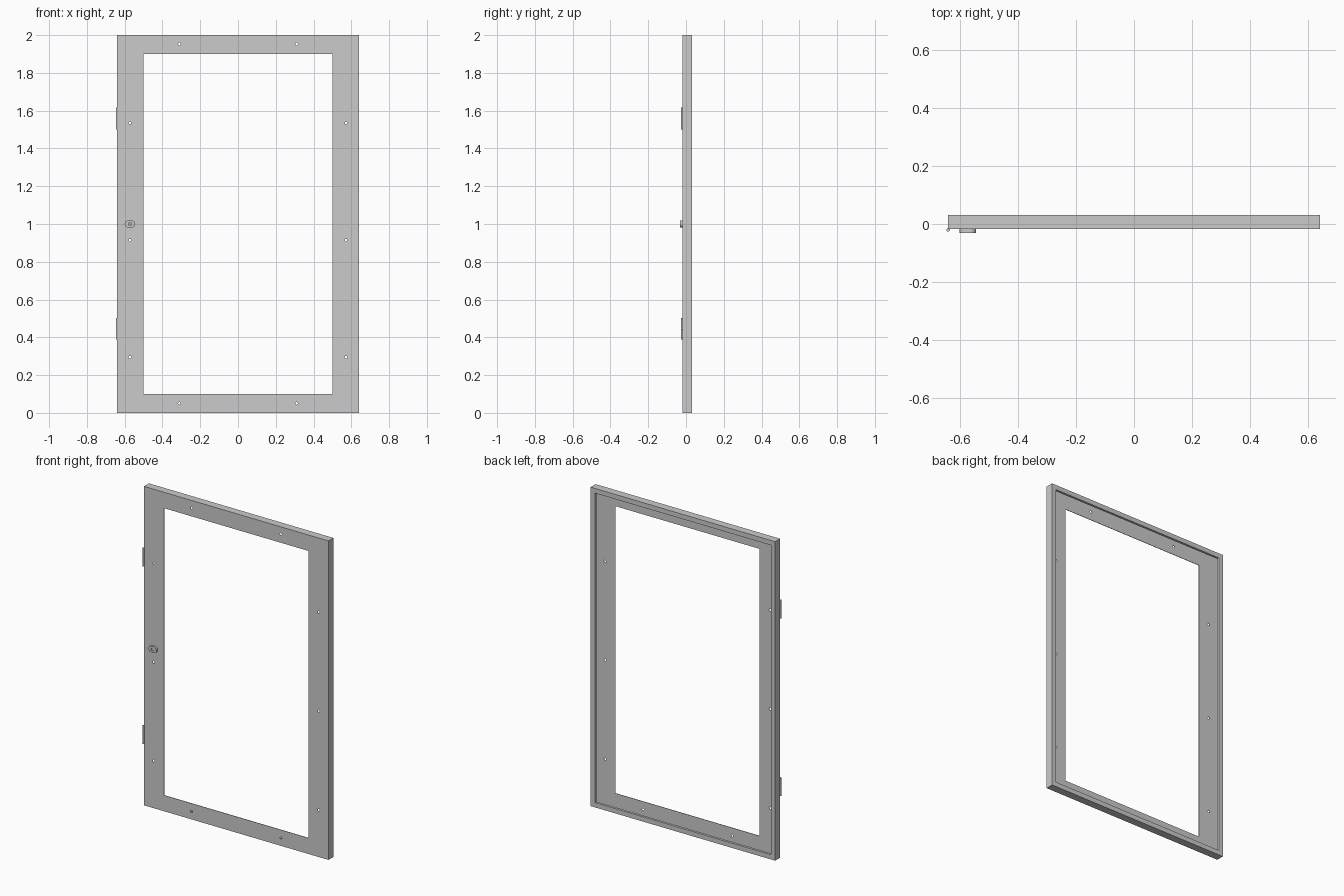
import bpy, bmesh, math
from mathutils import Matrix

if "Cube" in bpy.data.objects:
    bpy.data.objects.remove(bpy.data.objects["Cube"])

W, H = 0.64, 2.0            # half width, height
FRONT, BACK, T = -0.018, 0.031, 0.003


def circle(cx, cz, r, n=20):
    return [(cx + r * math.cos(2 * math.pi * i / n), cz + r * math.sin(2 * math.pi * i / n))
            for i in range(n)]


def rect(x0, x1, z0, z1):
    return [(x0, z0), (x1, z0), (x1, z1), (x0, z1)]


def stadium(cx, cz, half, r, n=12):
    pts = []
    for side, start in ((1, -math.pi / 2), (-1, math.pi / 2)):
        for i in range(n + 1):
            a = start + math.pi * i / n
            pts.append((cx + side * half + r * math.cos(a), cz + r * math.sin(a)))
    return pts


def plate(name, loops, y0, y1):
    """Flat panel in the xz plane; loops after the first are holes."""
    cu = bpy.data.curves.new(name, 'CURVE')
    cu.dimensions = '2D'
    cu.fill_mode = 'BOTH'
    cu.extrude = (y1 - y0) / 2
    for loop in loops:
        s = cu.splines.new('POLY')
        s.points.add(len(loop) - 1)
        for p, (x, z) in zip(s.points, loop):
            p.co = (x, z, 0, 1)
        s.use_cyclic_u = True
    tmp = bpy.data.objects.new(name + "_outline", cu)
    bpy.context.collection.objects.link(tmp)
    bpy.context.view_layer.update()
    me = bpy.data.meshes.new_from_object(tmp.evaluated_get(bpy.context.evaluated_depsgraph_get()))
    bpy.data.objects.remove(tmp)
    me.transform(Matrix.Translation((0, (y0 + y1) / 2, 0)) @ Matrix.Rotation(math.pi / 2, 4, 'X'))
    bm = bmesh.new()
    bm.from_mesh(me)
    bmesh.ops.remove_doubles(bm, verts=bm.verts, dist=1e-5)
    bmesh.ops.recalc_face_normals(bm, faces=bm.faces)
    bm.to_mesh(me)
    bm.free()
    for p in me.polygons:
        p.use_smooth = False
    ob = bpy.data.objects.new(name, me)
    bpy.context.collection.objects.link(ob)
    return ob


def swept_rim(name, profile):
    """Sweep a closed (inset, y) profile around the door rectangle."""
    bm = bmesh.new()
    rings = [[bm.verts.new((x, y, z)) for x, z in rect(-W + d, W - d, d, H - d)]
             for d, y in profile]
    for a, b in zip(rings, rings[1:] + rings[:1]):
        for i in range(4):
            j = (i + 1) % 4
            bm.faces.new((a[i], a[j], b[j], b[i]))
    bmesh.ops.recalc_face_normals(bm, faces=bm.faces)
    me = bpy.data.meshes.new(name)
    bm.to_mesh(me)
    bm.free()
    bpy.context.collection.objects.link(bpy.data.objects.new(name, me))


def cylinder(name, r, depth, loc, rot=(0, 0, 0)):
    bpy.ops.mesh.primitive_cylinder_add(vertices=24, radius=r, depth=depth, location=loc, rotation=rot)
    bpy.context.object.name = name
    bpy.ops.object.shade_smooth_by_angle()


# Front sheet with window opening and screw holes
holes = [(s * 0.572, z) for s in (-1, 1) for z in (0.295, 0.915, 1.535)]
holes += [(s * 0.31, z) for s in (-1, 1) for z in (0.05, 1.953)]
plate("front_panel",
      [rect(-W, W, 0, H), rect(-0.5, 0.5, 0.1, 1.9)] + [circle(x, z, 0.007) for x, z in holes],
      FRONT, FRONT + T)

# Folded side wall, return flange and inner lip
R, LIP = 0.03, 0.015
swept_rim("folded_rim", [(0, FRONT + T), (0, BACK), (R, BACK), (R, BACK - LIP),
                         (R - T, BACK - LIP), (R - T, BACK - T), (T, BACK - T), (T, FRONT + T)])

# Lock escutcheon and its barrel
LX, LZ = -0.572, 1.0
plate("lock_plate", [stadium(LX, LZ, 0.009, 0.019), circle(LX, LZ, 0.009, 24)], -0.031, FRONT)
cylinder("lock_barrel", 0.0075, 0.010, (LX, FRONT - 0.005, LZ), (math.pi / 2, 0, 0))

# Hinge knuckles on the left edge
for label, z in (("lower", 0.445), ("upper", 1.558)):
    for k, part in ((-1, "bottom"), (1, "top")):
        cylinder(f"{label}_hinge_{part}", 0.006, 0.057, (-W, FRONT - 0.002, z + k * 0.029))
